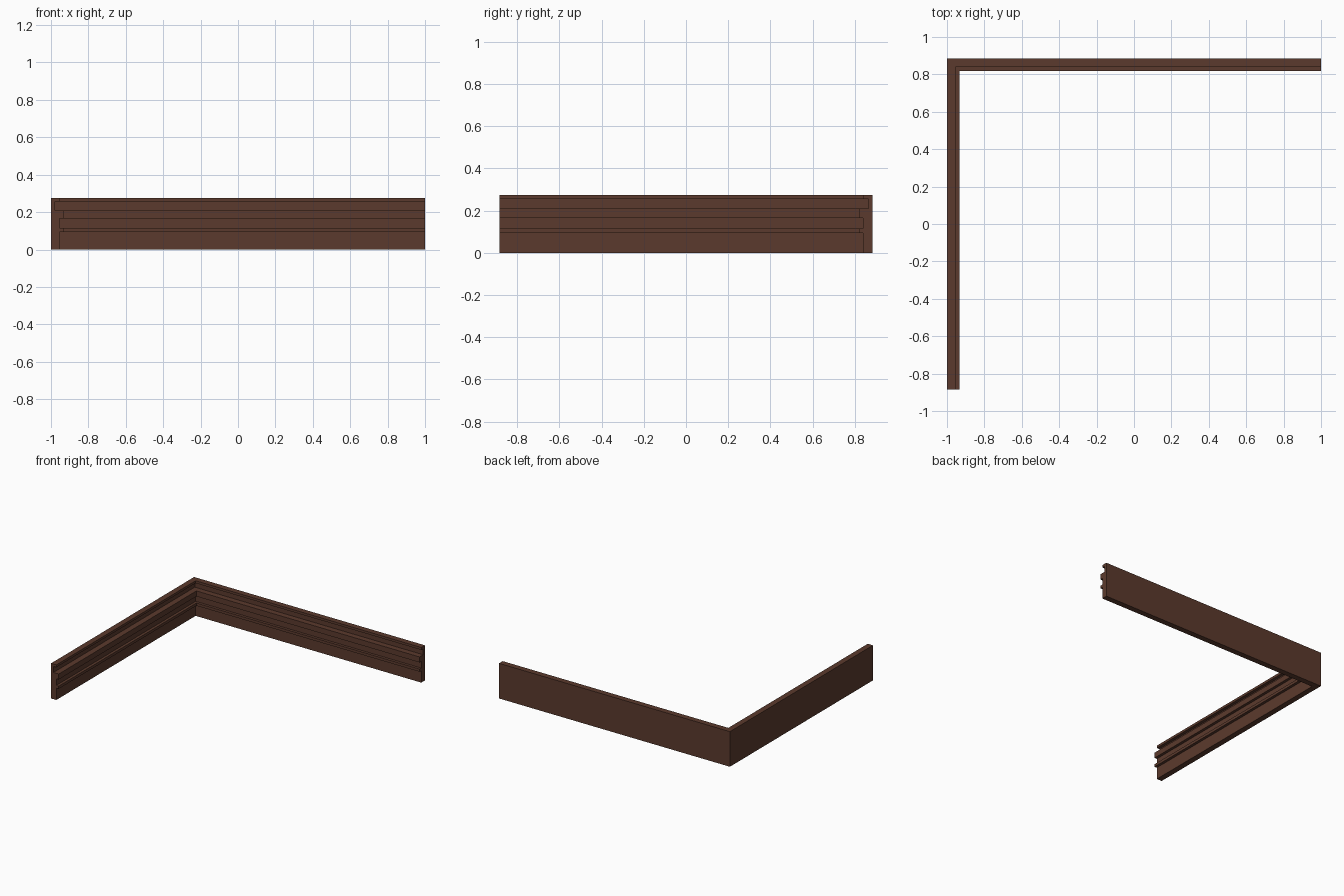
import bpy, bmesh

if "Cube" in bpy.data.objects:
    bpy.data.objects.remove(bpy.data.objects["Cube"])

wood = bpy.data.materials.new("dark brown wood")
wood.diffuse_color = (0.105, 0.042, 0.026, 1)
wood.use_nodes = True
wood.node_tree.nodes["Principled BSDF"].inputs["Base Color"].default_value = wood.diffuse_color

# Moulding cross-section: (depth from the outer wall, height)
profile = [(0, 0), (0.045, 0), (0.045, 0.093), (0.066, 0.093), (0.066, 0.114),
           (0.045, 0.114), (0.045, 0.166), (0.066, 0.166), (0.066, 0.209),
           (0.021, 0.209), (0.021, 0.256), (0.045, 0.256), (0.045, 0.275), (0, 0.275)]
X, Y = 1.0, 0.885

# Sweep along the L: front end, mitred corner, right end
stations = [lambda d, z: (-X + d, -Y, z),
            lambda d, z: (-X + d, Y - d, z),
            lambda d, z: (X, Y - d, z)]

bm = bmesh.new()
rings = [[bm.verts.new(s(d, z)) for d, z in profile] for s in stations]
n = len(profile)
for a, b in zip(rings, rings[1:]):
    for i in range(n):
        j = (i + 1) % n
        bm.faces.new((a[i], a[j], b[j], b[i]))
# End caps
bm.faces.new(rings[0])
bm.faces.new(rings[-1])
bmesh.ops.recalc_face_normals(bm, faces=bm.faces)

mesh = bpy.data.meshes.new("corner_moulding")
bm.to_mesh(mesh)
bm.free()
mesh.materials.append(wood)
bpy.context.collection.objects.link(bpy.data.objects.new("corner_moulding", mesh))
